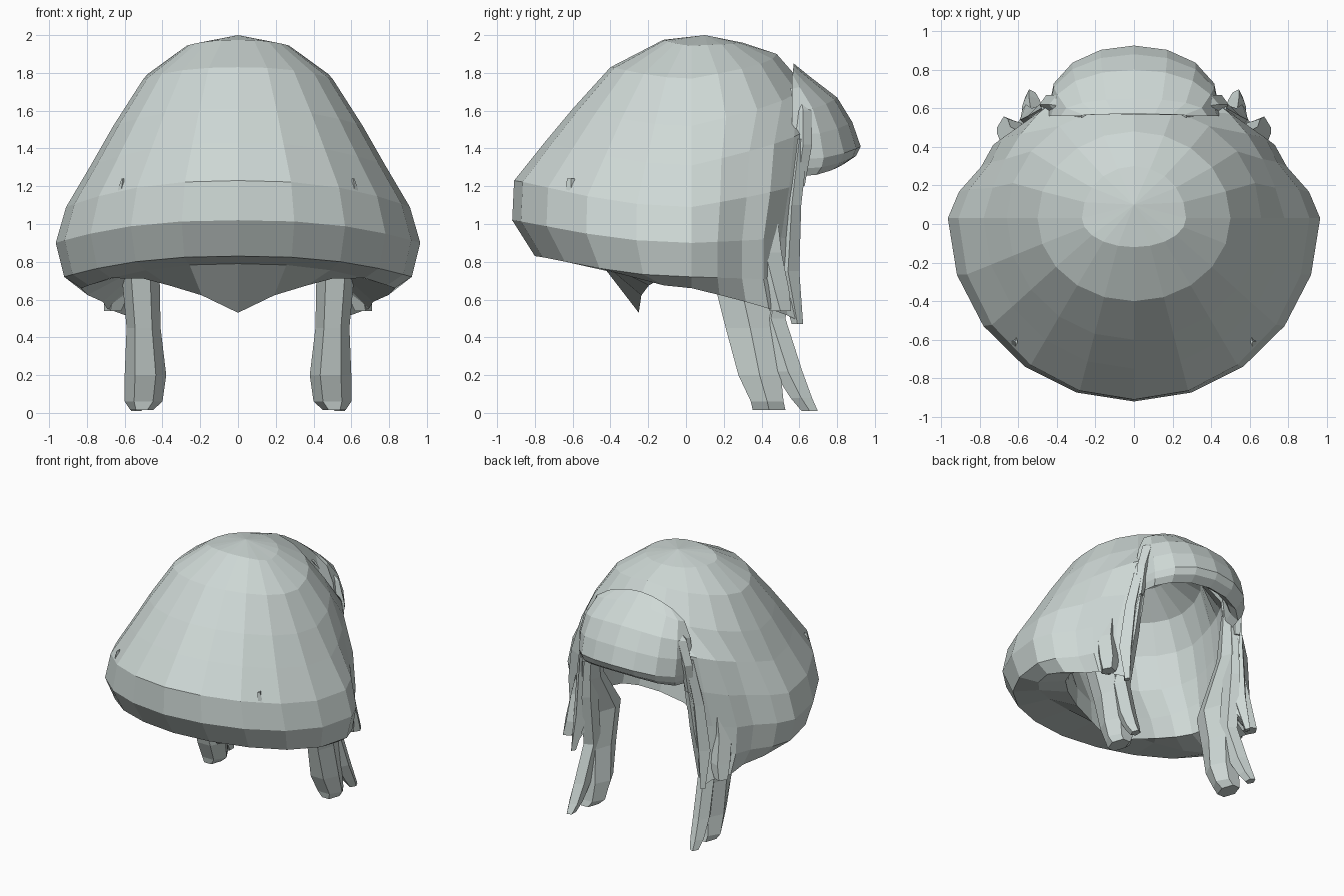
import bpy, bmesh
from math import sin, cos, pi
from mathutils import Vector

if "Cube" in bpy.data.objects:
    bpy.data.objects.remove(bpy.data.objects["Cube"])

mat = bpy.data.materials.new("pale_grey_green_hair")
mat.use_nodes = True
COLOUR = (0.62, 0.69, 0.67, 1)
mat.diffuse_color = COLOUR
mat.node_tree.nodes["Principled BSDF"].inputs["Base Color"].default_value = COLOUR


def finish(bm, name, mirror=True):
    """Turn a bmesh into a flat shaped object, mirrored across x."""
    bmesh.ops.remove_doubles(bm, verts=bm.verts, dist=0.0005)
    bmesh.ops.recalc_face_normals(bm, faces=bm.faces)
    mesh = bpy.data.meshes.new(name)
    bm.to_mesh(mesh)
    bm.free()
    mesh.materials.append(mat)
    ob = bpy.data.objects.new(name, mesh)
    bpy.context.collection.objects.link(ob)
    if mirror:
        mod = ob.modifiers.new("mirror", "MIRROR")
        mod.use_clip = True
        mod.merge_threshold = 0.002
    return ob


def grid_faces(bm, rows):
    for a, b in zip(rows, rows[1:]):
        for i in range(len(a) - 1):
            bm.faces.new((a[i], a[i + 1], b[i + 1], b[i]))


# Main hair shell: outside rows run down, inside rows run back up.
# Each row: back (y, z), side (x, z), opening edge (x, y, z)
ROWS = [
    ((-.12, 1.975), (.27, 1.945), (0, .30, 1.96)),
    ((-.40, 1.83), (.50, 1.77), (0, .48, 1.90)),
    ((-.60, 1.61), (.66, 1.52), (0, .62, 1.74)),
    ((-.75, 1.43), (.78, 1.31), (.40, .65, 1.50)),
    ((-.91, 1.23), (.91, 1.09), (.46, .62, 1.22)),
    ((-.92, 1.02), (.965, .90), (.50, .57, .93)),
    ((-.80, .83), (.92, .72), (.52, .57, .70)),
    ((-.45, .79), (.83, .66), (.56, .61, .48)),
    ((-.25, .53), (.62, .74), (.46, .50, .68)),
    ((-.28, .80), (.58, .95), (.43, .50, .93)),
    ((-.42, 1.10), (.56, 1.15), (.40, .53, 1.20)),
    ((-.45, 1.40), (.52, 1.40), (.35, .55, 1.46)),
    ((-.36, 1.62), (.42, 1.62), (0, .54, 1.68)),
    ((-.15, 1.78), (.22, 1.78), (0, .30, 1.80)),
]
BACK, FRONT, MID_Y = 5, 5, .03
NAPE = 8


def shell_point(row, index, k):
    (yb, zb), (xs, zs), (xe, ye, ze) = row
    if k <= BACK:
        a = pi / 2 * k / BACK
        power = .7 if index == NAPE else 2.5
        return Vector((xs * sin(a), MID_Y + (yb - MID_Y) * cos(a),
                       zb + (zs - zb) * sin(a) ** power))
    t = (k - BACK) / FRONT
    b = t * pi / 2
    # upper rows close over the crown; lower rows taper to the opening
    w = 1 if xe == 0 else .5
    fx = w * cos(b) + (1 - w) * (1 - t)
    fy = w * sin(b) + (1 - w) * t
    p = Vector((xe + (xs - xe) * fx, MID_Y + (ye - MID_Y) * fy, zs + (ze - zs) * t))
    # soft vertical folds along the lower sides
    if 4 <= index <= 7 and k in (BACK + 2, BACK + 4):
        p.x -= .035
    return p


bm = bmesh.new()
grid = [[bm.verts.new(shell_point(r, i, k)) for k in range(BACK + FRONT + 1)]
        for i, r in enumerate(ROWS)]
grid_faces(bm, grid)
for row, apex in ((grid[0], (0, .1, 2)), (grid[-1], (0, .08, 1.84))):
    tip = bm.verts.new(apex)
    for a, b in zip(row, row[1:]):
        bm.faces.new((a, b, tip))
# thickness along the face opening
edge = [r[-1] for r in grid]
bm.faces.new((edge[6], edge[7], edge[8]))
for k in range(4):
    bm.faces.new((edge[6 - k], edge[8 + k], edge[9 + k], edge[5 - k]))
finish(bm, "hair_shell")

# Fringe: a swept bulge over the opening. Rows: forward y, half width, z
FRINGE = [(.57, .28, 1.85), (.65, .38, 1.785), (.80, .43, 1.67), (.88, .45, 1.54),
          (.925, .45, 1.41), (.90, .44, 1.36), (.84, .42, 1.32),
          (.76, .38, 1.38), (.62, .34, 1.62)]
bm = bmesh.new()
rows = []
for i, (y, w, z) in enumerate(FRINGE):
    row = []
    for k in range(9):
        a = pi * (k / 8 - .5)
        drop = .07 * sin(a) ** 2
        row.append(bm.verts.new((w * sin(a), .56 + (y - .56) * cos(a) ** .8, z - drop)))
    rows.append(row)
grid_faces(bm, rows)
bm.faces.new(rows[0] + rows[-1][::-1])
for k in (0, -1):
    bm.faces.new([r[k] for r in rows])
finish(bm, "fringe", mirror=False)


def lock(name, sections, sides=5, mirror=True):
    """Tapered lock lofted through sections: centre x, y, z, half width, half depth."""
    bm = bmesh.new()
    loops = []
    for x, y, z, w, d in sections:
        loops.append([bm.verts.new((x + w * cos(2 * pi * s / sides),
                                    y + d * sin(2 * pi * s / sides), z))
                      for s in range(sides)])
    grid_faces(bm, [l + l[:1] for l in loops])
    bm.faces.new(loops[0])
    bm.faces.new(loops[-1])
    return finish(bm, name, mirror)


# Long strands hanging beside the face, each with a second thin tip
lock("long_strand", [(.40, .57, 1.45, .04, .05), (.45, .50, 1.05, .06, .10),
                     (.515, .28, .72, .10, .16), (.50, .34, .45, .09, .15),
                     (.49, .39, .20, .11, .13), (.50, .43, .06, .10, .10),
                     (.51, .44, .015, .06, .10)], 6)
lock("strand_tip", [(.42, .58, 1.40, .03, .05), (.47, .52, .90, .05, .08),
                    (.50, .45, .50, .06, .08), (.52, .54, .22, .06, .08),
                    (.53, .61, .08, .05, .06), (.535, .655, .01, .03, .045)])

# Pointed locks along the lower sides of the opening
lock("side_lock", [(.58, .42, 1.10, .04, .06), (.62, .42, .85, .07, .09),
                   (.63, .47, .65, .08, .08), (.66, .50, .54, .05, .06)])
lock("cheek_lock", [(.45, .60, 1.45, .03, .05), (.50, .56, 1.10, .05, .05),
                    (.53, .54, .75, .06, .06), (.56, .59, .47, .02, .03)], 4)
lock("fringe_side_lock", [(.26, .60, 1.72, .03, .05), (.38, .62, 1.60, .06, .05),
                          (.44, .62, 1.42, .05, .05), (.45, .59, 1.20, .03, .04)])

# Small tufts breaking the back hem
lock("hem_tuft", [(.61, -.61, 1.24, .006, .02), (.635, -.60, 1.05, .05, .05),
                  (.62, -.58, .93, .06, .06), (.56, -.55, .86, .03, .04)], 4)
